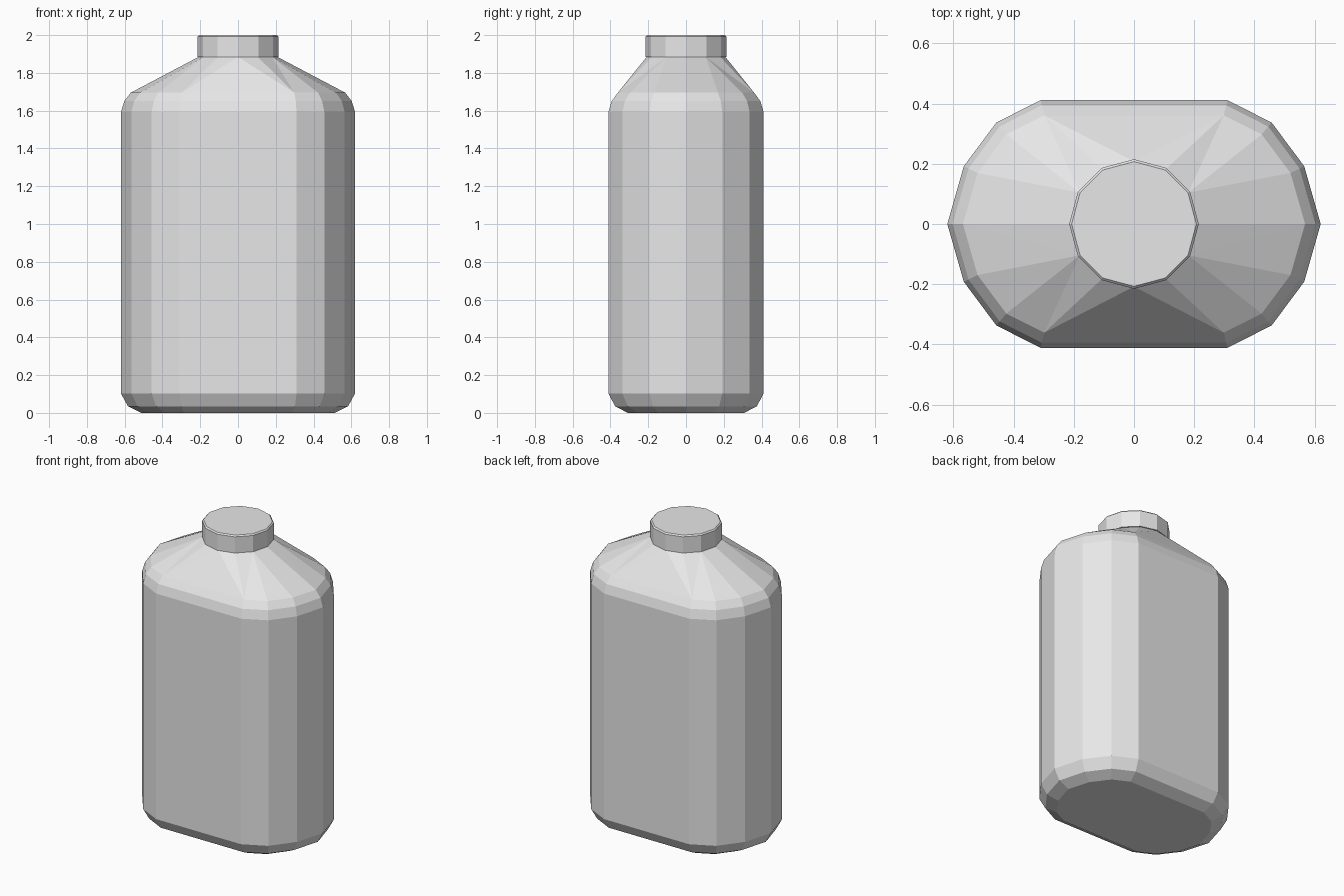
import bpy, bmesh
from math import sin, cos, pi
from mathutils import Vector

cube = bpy.data.objects.get("Cube")
if cube:
    bpy.data.objects.remove(cube, do_unlink=True)

GREY = (0.8, 0.8, 0.8, 1.0)
plastic = bpy.data.materials.new("grey_plastic")
plastic.use_nodes = True
plastic.diffuse_color = GREY
plastic.node_tree.nodes["Principled BSDF"].inputs["Base Color"].default_value = GREY


def finish(bm, name):
    bmesh.ops.recalc_face_normals(bm, faces=bm.faces)
    mesh = bpy.data.meshes.new(name)
    bm.to_mesh(mesh)
    bm.free()
    mesh.materials.append(plastic)
    obj = bpy.data.objects.new(name, mesh)
    bpy.context.collection.objects.link(obj)
    return obj


def inset(outline, d):
    """Move every edge of a counter-clockwise outline inward by d."""
    result = []
    for i, p in enumerate(outline):
        a = (p - outline[i - 1]).normalized()
        b = (outline[(i + 1) % len(outline)] - p).normalized()
        na, nb = Vector((-a.y, a.x)), Vector((-b.y, b.x))
        result.append(p + (na + nb) * d / (1 + na.dot(nb)))
    return result


def ring(bm, outline, z):
    return [bm.verts.new((p.x, p.y, z)) for p in outline]


def circle(radius, sides=12):
    return [Vector((radius * cos(2 * pi * i / sides), radius * sin(2 * pi * i / sides)))
            for i in range(sides)]


def bridge(bm, low, high):
    for i in range(len(low)):
        bm.faces.new((low[i - 1], low[i], high[i], high[i - 1]))


# Rounded body outline: one quadrant mirrored to the other three
quarter = [(0.62, 0), (0.565, 0.192), (0.457, 0.337), (0.31, 0.411)]
half = quarter + [(-x, y) for x, y in reversed(quarter)]
outline = [Vector(p) for p in half + [(x, -y) for x, y in reversed(half[1:-1])]]

# Bottle body: stacked rings of (inset, height)
bm = bmesh.new()
levels = [(0.103, 0), (0.036, 0.035), (0, 0.103), (0, 1.592), (0.017, 1.65), (0.05, 1.695)]
rings = [ring(bm, inset(outline, d), z) for d, z in levels]
bm.faces.new(rings[0])
for low, high in zip(rings, rings[1:]):
    bridge(bm, low, high)

# Shoulder: triangle fans from the wide rim to the round neck
NECK_Z = 1.885
rim = rings[-1]
neck = ring(bm, circle(0.208), NECK_Z)
apex = [1, 1, 1, 3, 5, 5, 5, 7, 7, 7, 9, 11, 11, 11]
for i, v in enumerate(rim):
    bm.faces.new((v, rim[(i + 1) % len(rim)], neck[apex[i]]))
    k = apex[i - 1]
    while k != apex[i]:
        following = (k + 1) % len(neck)
        bm.faces.new((v, neck[following], neck[k]))
        k = following
bm.faces.new(neck)
finish(bm, "bottle_body")

# Cap with a narrow bevel around the top
bm = bmesh.new()
cap = [ring(bm, circle(r), z) for r, z in [(0.215, NECK_Z), (0.215, 1.992), (0.207, 2.0)]]
bm.faces.new(cap[0])
for low, high in zip(cap, cap[1:]):
    bridge(bm, low, high)
bm.faces.new(cap[-1])
finish(bm, "bottle_cap")
